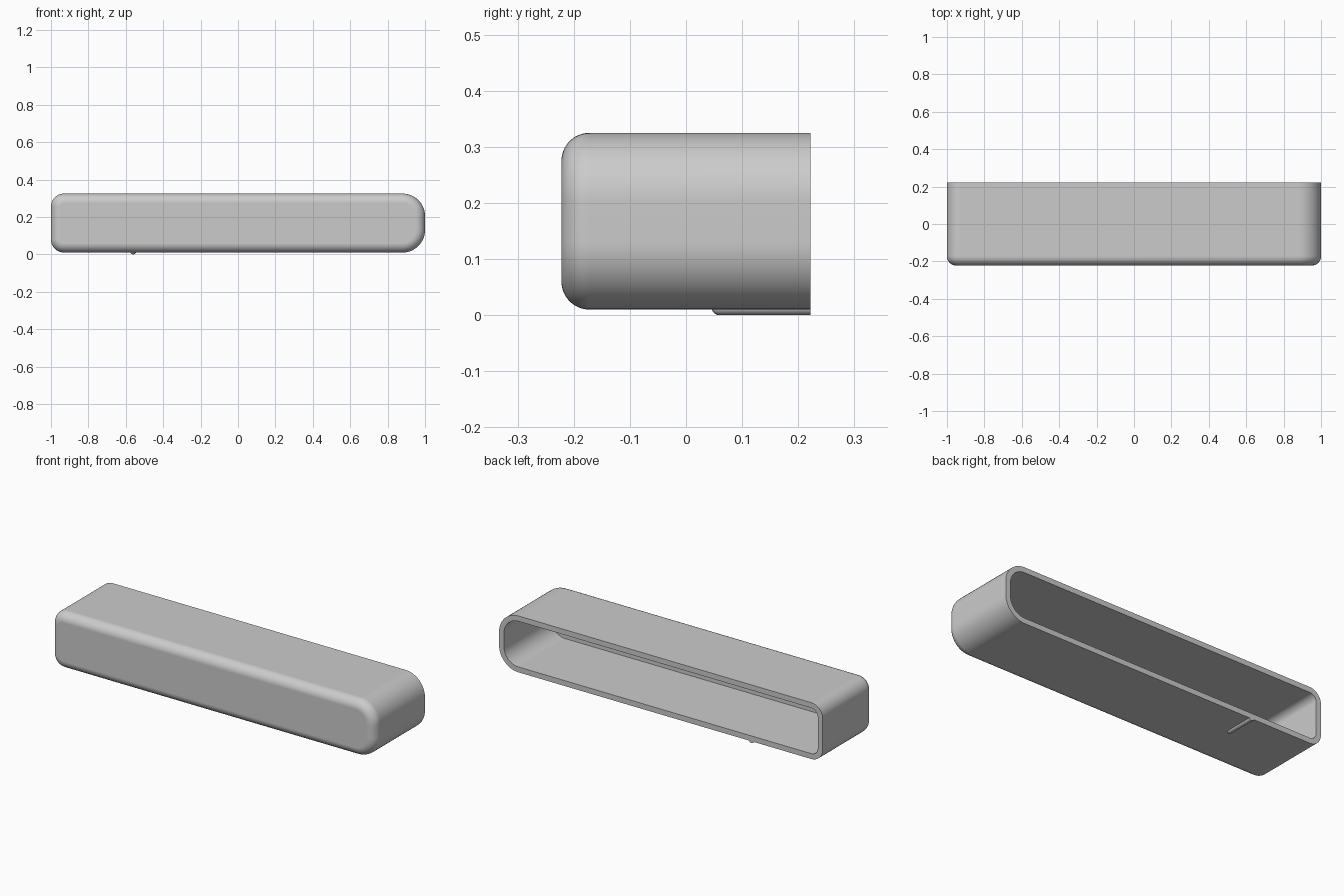
import bpy, bmesh
from math import sin, cos, pi, radians

if "Cube" in bpy.data.objects:
    bpy.data.objects.remove(bpy.data.objects["Cube"])

X, Y = 1.0, 0.222            # half length, half depth
Z0, Z1 = 0.01, 0.325         # underside and top of the shell
R_LEFT, R_RIGHT = 0.12, 0.07  # corner radii at the +x and -x ends
FILLET, WALL, STEPS = 0.05, 0.03, 12

grey = bpy.data.materials.new("plain grey")
grey.use_nodes = True
colour = (0.6, 0.6, 0.6, 1)
grey.diffuse_color = colour
grey.node_tree.nodes["Principled BSDF"].inputs["Base Color"].default_value = colour


def make_object(name, bm):
    bmesh.ops.recalc_face_normals(bm, faces=bm.faces)
    mesh = bpy.data.meshes.new(name)
    bm.to_mesh(mesh)
    bm.free()
    mesh.materials.append(grey)
    obj = bpy.data.objects.new(name, mesh)
    bpy.context.collection.objects.link(obj)
    bpy.ops.object.select_all(action='DESELECT')
    obj.select_set(True)
    bpy.context.view_layer.objects.active = obj
    bpy.ops.object.shade_smooth_by_angle(angle=radians(35))
    return obj


def loft(bm, rings):
    """Skin a list of closed rings and cap both ends."""
    for a, b in zip(rings, rings[1:]):
        for i in range(len(a)):
            j = (i + 1) % len(a)
            bm.faces.new((a[i], a[j], b[j], b[i]))
    bm.faces.new(rings[0])
    bm.faces.new(rings[-1])


def rounded_ring(bm, inset, y):
    """Rounded rectangle across the shell, shrunk by inset."""
    corners = [(1, 1, R_LEFT), (-1, 1, R_RIGHT), (-1, -1, R_RIGHT), (1, -1, R_LEFT)]
    ring = []
    for k, (sx, sz, r) in enumerate(corners):
        cx = sx * (X - r)
        cz = Z1 - r if sz > 0 else Z0 + r
        for i in range(STEPS + 1):
            a = (k + i / STEPS) * pi / 2
            ring.append(bm.verts.new((cx + (r - inset) * cos(a), y, cz + (r - inset) * sin(a))))
    return ring


# Hollow shell: filleted front, straight sides, rim at the back, square-bottomed cavity
bm = bmesh.new()
rings = []
for i in range(STEPS + 1):
    a = i / STEPS * pi / 2
    rings.append(rounded_ring(bm, FILLET * (1 - sin(a)), -Y + FILLET * (1 - cos(a))))
for inset, y in ((0, Y), (WALL, Y), (WALL, -Y + WALL)):
    rings.append(rounded_ring(bm, inset, y))
loft(bm, rings)
shell = make_object("shell", bm)
shell.modifiers.new("even shading", 'WEIGHTED_NORMAL').keep_sharp = True

# Small round-nosed rib under the back edge
bm = bmesh.new()
R, NOSE = 0.015, 0.06
rings = []
for y, r in [(NOSE - R * cos(i * pi / 12), R * sin(i * pi / 12)) for i in range(1, 7)] + [(Y, R)]:
    rings.append([bm.verts.new((-0.56 + r * cos(t * pi / 8), y, R + r * sin(t * pi / 8)))
                  for t in range(16)])
loft(bm, rings)
make_object("underside_rib", bm)
